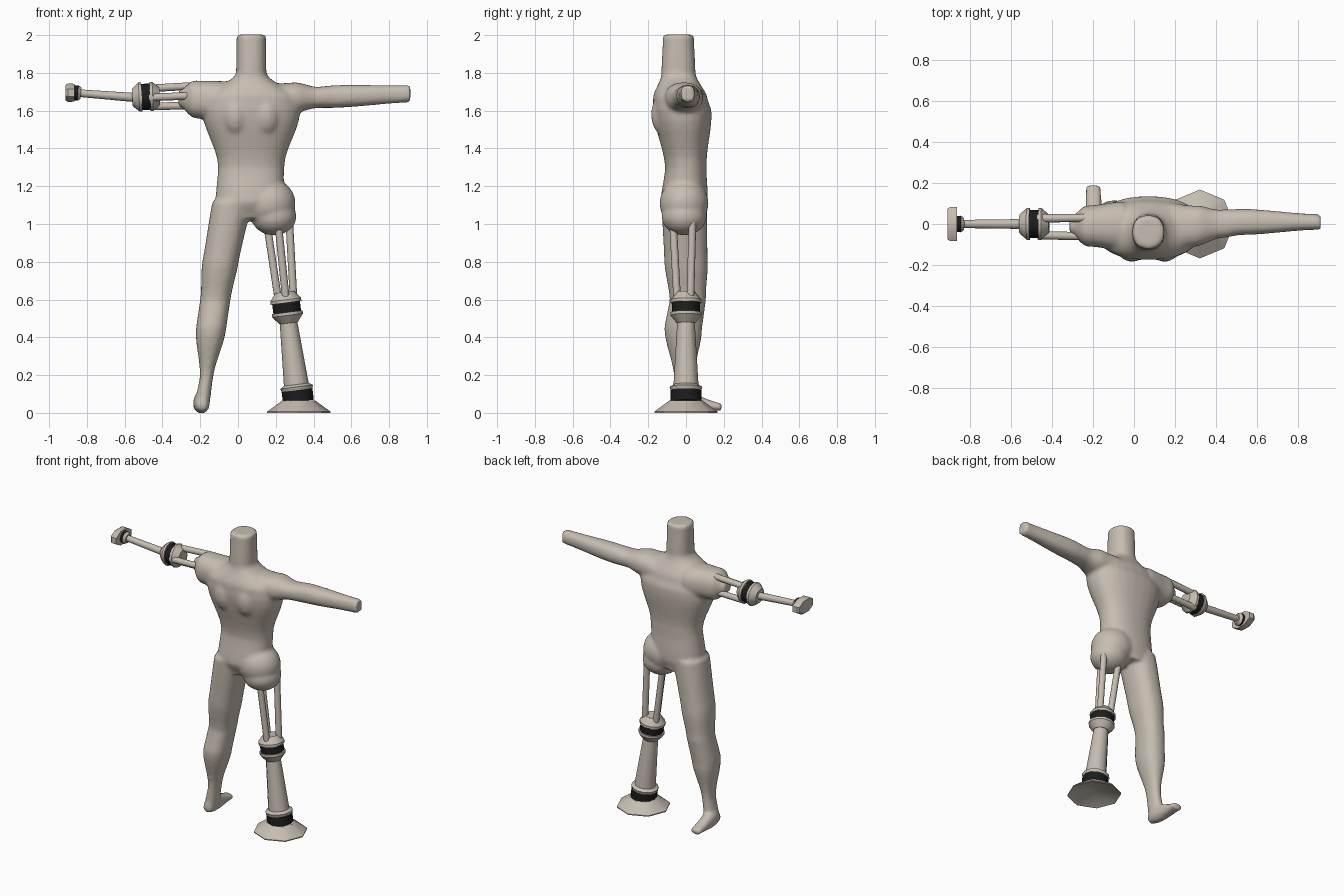
import bpy
import bmesh
from math import cos, sin, pi, copysign
from mathutils import Vector

default_cube = bpy.data.objects.get("Cube")
if default_cube:
    bpy.data.objects.remove(default_cube)


def make_material(name, colour):
    material = bpy.data.materials.new(name)
    material.use_nodes = True
    material.diffuse_color = colour
    shader = material.node_tree.nodes["Principled BSDF"]
    shader.inputs["Base Color"].default_value = colour
    return material


clay = make_material("warm_grey", (0.57, 0.51, 0.44, 1))
black = make_material("black_band", (0.012, 0.012, 0.012, 1))


def bridge(bm, rings):
    """Skin a list of point rings and close both ends."""
    loops = [[bm.verts.new(point) for point in ring] for ring in rings]
    count = len(loops[0])
    faces = [bm.faces.new(loops[0][::-1]), bm.faces.new(loops[-1])]
    for lower, upper in zip(loops, loops[1:]):
        for i in range(count):
            j = (i + 1) % count
            faces.append(bm.faces.new((lower[i], lower[j], upper[j], upper[i])))
    bmesh.ops.recalc_face_normals(bm, faces=faces)


def section(at, centre, size):
    """A cross-section: station on the axis, then centre and half size across it."""
    return at, Vector(centre), Vector(size)


def flesh(bm, axis, sections, steps=6, sides=28, power=2.3):
    """Loft rounded sections, easing the girth from one to the next."""
    rings = []

    def add_ring(at, centre, size):
        ring = []
        for i in range(sides):
            angle = 2 * pi * (i + 0.5) / sides
            point = [middle + half * copysign(abs(wave) ** (2 / power), wave)
                     for middle, half, wave in zip(centre, size, (cos(angle), sin(angle)))]
            point.insert("xyz".index(axis), at)
            ring.append(point)
        rings.append(ring)

    for (at, centre, size), (next_at, next_centre, next_size) in zip(sections, sections[1:]):
        for step in range(steps):
            t = step / steps
            ease = t * t * (3 - 2 * t)
            add_ring(at + (next_at - at) * t, centre.lerp(next_centre, t),
                     size.lerp(next_size, ease))
    add_ring(*sections[-1])
    bridge(bm, rings)


def ball(bm, centre, radii):
    made = bmesh.ops.create_uvsphere(bm, u_segments=24, v_segments=16, radius=1)
    bmesh.ops.scale(bm, vec=radii, verts=made["verts"])
    bmesh.ops.translate(bm, vec=centre, verts=made["verts"])


def finish(name, bm, material, sharp_angle=pi / 5):
    mesh = bpy.data.meshes.new(name)
    bm.to_mesh(mesh)
    bm.free()
    mesh.materials.append(material)
    obj = bpy.data.objects.new(name, mesh)
    bpy.context.collection.objects.link(obj)
    bpy.ops.object.select_all(action="DESELECT")
    obj.select_set(True)
    bpy.context.view_layer.objects.active = obj
    bpy.ops.object.shade_smooth_by_angle(angle=sharp_angle)
    return obj


def circle(start, end, fraction, radius, sides, phase=0):
    """Points around the line from start to end, at a fraction of its length."""
    start, end = Vector(start), Vector(end)
    rotation = (end - start).to_track_quat("Z", "Y")
    angles = [phase + 2 * pi * i / sides for i in range(sides)]
    return [start.lerp(end, fraction) + rotation @ Vector((radius * cos(a), radius * sin(a), 0))
            for a in angles]


def turn(name, start, end, profile, material=clay, sides=12):
    """Lathe (fraction, radius) pairs about the line from start to end."""
    bm = bmesh.new()
    bridge(bm, [circle(start, end, fraction, radius, sides) for fraction, radius in profile])
    return finish(name, bm, material)


def struts(name, start, end, start_spread, end_spread, phase):
    """Three rods spaced evenly around a line."""
    tops = circle(start, end, 0, start_spread, 3, phase)
    bottoms = circle(start, end, 1, end_spread, 3, phase)
    for i, (top, bottom) in enumerate(zip(tops, bottoms)):
        turn(f"{name}_{i}", top, bottom, [(0, 0.02), (1, 0.02)])


def collar(name, start, end, radius):
    """Double cone with a black band set in a groove round its middle."""
    half = [(0, 0.6), (0.25, 1), (0.35, 1), (0.35, 0.8)]
    profile = half + [(1 - t, r) for t, r in reversed(half)]
    turn(name, start, end, [(t, r * radius) for t, r in profile])
    turn(name + "_band", start, end, [(t, radius * 0.9) for t in (0.35, 0.65)], black)


# Body: overlapping volumes fused into one smooth skin
body = bmesh.new()

# torso and neck
flesh(body, "z", [
    section(at=1.03, centre=(0.02, 0), size=(0.14, 0.1)),
    section(at=1.12, centre=(0.06, -0.01), size=(0.18, 0.125)),
    section(at=1.3, centre=(0.07, 0), size=(0.175, 0.11)),
    section(at=1.6, centre=(0.07, -0.02), size=(0.26, 0.155)),
    section(at=1.66, centre=(0.07, -0.03), size=(0.25, 0.145)),
    section(at=1.8, centre=(0.07, -0.04), size=(0.08, 0.09)),
    section(at=2.003, centre=(0.07, -0.04), size=(0.078, 0.082))])

# shoulder blades either side of the spine
for side in (-1, 1):
    ball(body, centre=(0.07 + side * 0.08, -0.1, 1.58), radii=(0.08, 0.085, 0.12))

# whole arm
flesh(body, "x", [
    section(at=0.15, centre=(-0.02, 1.65), size=(0.125, 0.09)),
    section(at=0.3, centre=(-0.01, 1.67), size=(0.1, 0.08)),
    section(at=0.42, centre=(0, 1.67), size=(0.07, 0.056)),
    section(at=0.52, centre=(0.01, 1.675), size=(0.064, 0.06)),
    section(at=0.912, centre=(0.01, 1.69), size=(0.038, 0.046))])

# whole leg
flesh(body, "z", [
    section(at=1.12, centre=(-0.03, -0.01), size=(0.105, 0.12)),
    section(at=0.8, centre=(-0.093, 0), size=(0.096, 0.115)),
    section(at=0.6, centre=(-0.12, 0.01), size=(0.08, 0.096)),
    section(at=0.45, centre=(-0.142, -0.015), size=(0.08, 0.1)),
    section(at=0.18, centre=(-0.168, -0.01), size=(0.035, 0.053)),
    section(at=0.05, centre=(-0.19, -0.01), size=(0.04, 0.055))])

# foot
flesh(body, "y", [
    section(at=-0.07, centre=(-0.19, 0.04), size=(0.03, 0.03)),
    section(at=0, centre=(-0.193, 0.055), size=(0.043, 0.056)),
    section(at=0.19, centre=(-0.2, 0.03), size=(0.038, 0.02))])

# hip stump
ball(body, centre=(0.165, -0.01, 1.11), radii=(0.14, 0.13, 0.13))
ball(body, centre=(0.19, -0.01, 1.04), radii=(0.12, 0.12, 0.1))

# shoulder stump
flesh(body, "x", [
    section(at=-0.315, centre=(-0.005, 1.665), size=(0.04, 0.04)),
    section(at=-0.23, centre=(-0.01, 1.66), size=(0.1, 0.1)),
    section(at=-0.05, centre=(-0.01, 1.65), size=(0.12, 0.105))])

skin = finish("body", body, clay, pi)
fuse = skin.modifiers.new("fuse", "REMESH")
fuse.mode = "VOXEL"
fuse.voxel_size = 0.012
fuse.use_smooth_shade = True
soften = skin.modifiers.new("soften", "SMOOTH")
soften.iterations = 5

# Artificial arm: struts, collar, shaft, wrist and end plate
struts("arm_strut", (-0.22, 0, 1.68), (-0.47, 0, 1.67), 0.06, 0.055, phase=0)
collar("arm_collar", (-0.415, 0, 1.677), (-0.56, 0, 1.67), 0.077)
elbow, wrist = (-0.55, 0, 1.67), (-0.87, 0, 1.695)
turn("arm_shaft", elbow, wrist, [(0, 0.024), (0.88, 0.02), (0.88, 0.03), (0.93, 0.042)])
turn("wrist_band", elbow, wrist, [(0.93, 0.04), (1, 0.04)], black)

plate = bmesh.new()
flesh(plate, "x", [
    section(at=-0.912, centre=(0, 1.695), size=(0.08, 0.045)),
    section(at=-0.9, centre=(0, 1.695), size=(0.09, 0.053)),
    section(at=-0.865, centre=(0, 1.695), size=(0.09, 0.051))], steps=1, sides=8, power=2)
finish("hand_plate", plate, clay)

# Artificial leg: struts, collar, flared shaft and foot
struts("leg_strut", (0.21, 0, 1.03), (0.257, 0, 0.57), 0.07, 0.045, phase=pi)
collar("leg_collar", (0.247, 0, 0.64), (0.268, 0, 0.475), 0.082)
shin, ankle = (0.266, 0, 0.49), (0.32, 0, 0.06)
turn("leg_shaft", shin, ankle, [(0, 0.046), (0.79, 0.066), (0.82, 0.087), (0.87, 0.08)])
turn("ankle_band", shin, ankle, [(0.86, 0.082), (1, 0.082)], black)
turn("foot_base", (0.322, 0, 0.065), (0.322, 0, 0),
     [(0, 0.088), (0.9, 0.168), (1, 0.168), (0.8, 0.14), (0.4, 0.04)], sides=8)
